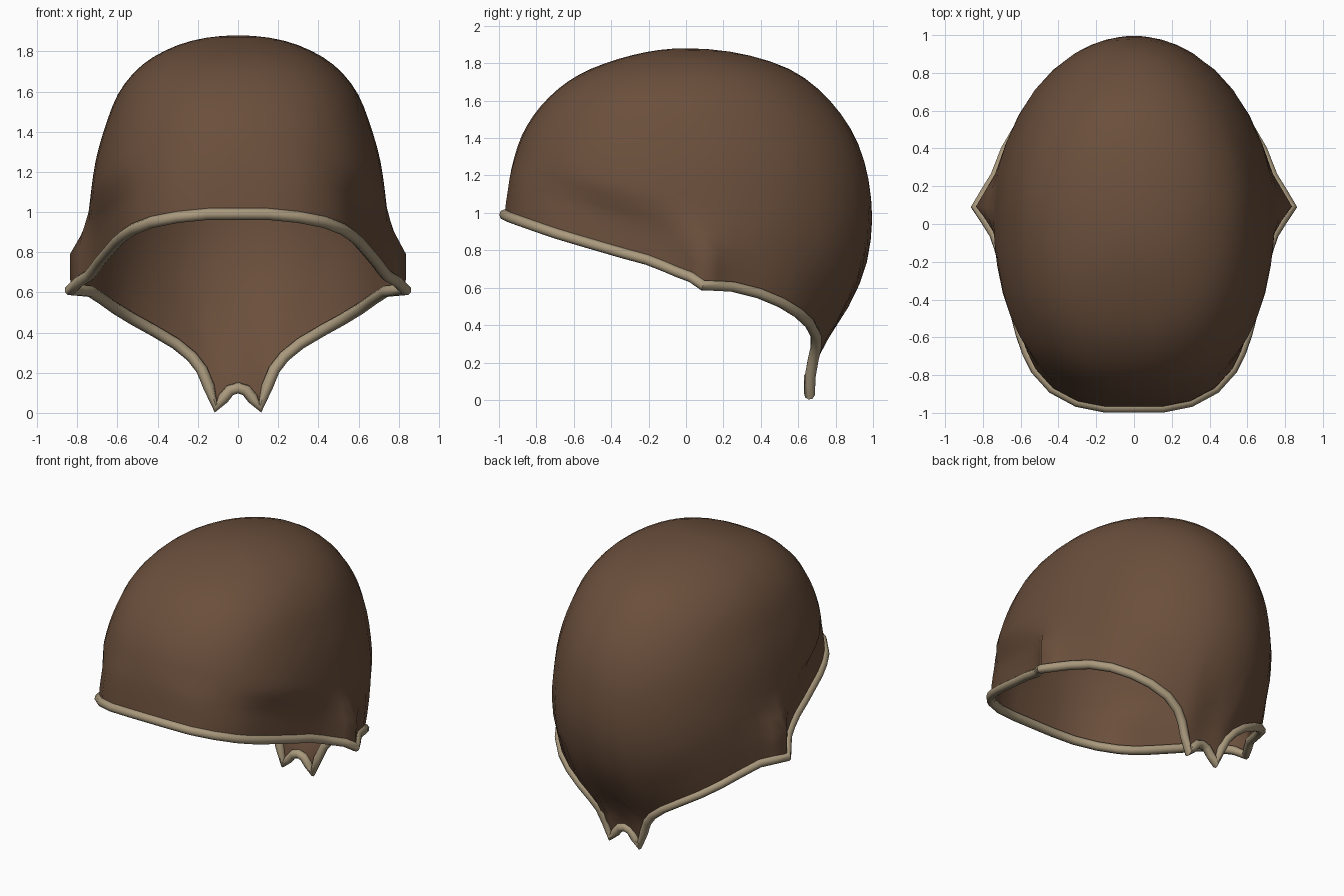
import bpy, bmesh, math

if "Cube" in bpy.data.objects:
    bpy.data.objects.remove(bpy.data.objects["Cube"])

TOP = 1.88


def material(name, rgb):
    m = bpy.data.materials.new(name)
    m.diffuse_color = (*rgb, 1)
    m.use_nodes = True
    m.node_tree.nodes["Principled BSDF"].inputs["Base Color"].default_value = m.diffuse_color
    return m


brown = material("brown leather", (0.145, 0.078, 0.045))
tan = material("tan piping", (0.40, 0.32, 0.205))

# Half-widths of the dome at each height: sides, front and back
SIDE = [(1.88, 0), (1.86, .20), (1.81, .35), (1.73, .48), (1.60, .59), (1.43, .66),
        (1.25, .71), (1.05, .738), (.93, .75), (.4, .75), (0, .75)]
FRONT = [(1.88, 0), (1.84, .30), (1.74, .57), (1.60, .75), (1.43, .87), (1.25, .93),
         (1.10, .955), (.98, .97), (0, .97)]
BACK = [(1.88, 0), (1.85, .30), (1.77, .55), (1.65, .72), (1.45, .88), (1.25, .96),
        (1.0, .995), (.8, .98), (.65, .94), (.5, .87), (.38, .80), (.27, .725),
        (.18, .68), (0, .66)]


def width(table, z):
    """Smooth interpolation along the root of depth, so the crown stays round."""
    p = [(math.sqrt(TOP - h), w) for h, w in table]
    q = math.sqrt(max(0, TOP - z))
    i = 0
    while i < len(p) - 2 and q > p[i + 1][0]:
        i += 1

    def slope(k):
        a, b = p[max(k - 1, 0)], p[min(k + 1, len(p) - 1)]
        return (b[1] - a[1]) / (b[0] - a[0])
    (q0, w0), (q1, w1) = p[i], p[i + 1]
    h = q1 - q0
    t = min(1, (q - q0) / h)
    return ((2*t**3 - 3*t*t + 1) * w0 + (t**3 - 2*t*t + t) * h * slope(i)
            + (3*t*t - 2*t**3) * w1 + (t**3 - t*t) * h * slope(i + 1))


# Right half of the opening edge, front centre to back centre
HALF = [(0, -.97, .99), (.15, -.97, .99), (.30, -.94, .975), (.43, -.87, .95),
        (.52, -.77, .915), (.565, -.68, .885), (.60, -.58, .855), (.63, -.46, .82),
        (.66, -.34, .785), (.69, -.21, .75), (.715, -.12, .715), (.74, -.05, .685),
        (.79, .03, .655), (.835, .09, .612), (.785, .17, .61), (.735, .25, .605),
        (.68, .39, .57), (.61, .51, .52), (.52, .60, .465), (.42, .66, .41),
        (.31, .695, .345), (.23, .695, .28), (.18, .68, .215), (.145, .665, .13),
        (.11, .66, .03), (.075, .66, .07), (.04, .66, .112), (0, .66, .125)]
RIM = HALF + [(-x, y, z) for x, y, z in HALF[-2:0:-1]]

# Dome shell: columns run from the crown down to each edge point
bm = bmesh.new()
RINGS = 22
apex = bm.verts.new((0, 0, TOP))
columns = []
for x, y, zr in RIM:
    n, depth = (2, BACK) if y > 0 else (2.4, FRONT)
    u, v = x / width(SIDE, zr), y / width(depth, zr)
    size = (abs(u)**n + abs(v)**n) ** (1 / n)
    u, v = u / size, v / size
    dx, dy = x - u * width(SIDE, zr), y - v * width(depth, zr)
    col = []
    for k in range(1, RINGS + 1):
        z = TOP - (TOP - zr) * (1 - math.cos(math.pi / 2 * k / RINGS))
        w = max(0, min(1, (zr + .34 - z) / .16))   # flare towards the edge
        w = w * w * (3 - 2 * w)
        col.append(bm.verts.new((u * width(SIDE, z) + dx * w,
                                 v * width(depth, z) + dy * w, z)))
    columns.append(col)
for a, b in zip(columns, columns[1:] + columns[:1]):
    bm.faces.new((apex, a[0], b[0]))
    for k in range(RINGS - 1):
        bm.faces.new((a[k], a[k + 1], b[k + 1], b[k]))
bmesh.ops.recalc_face_normals(bm, faces=bm.faces)
mesh = bpy.data.meshes.new("cap_shell")
bm.to_mesh(mesh)
bm.free()
mesh.materials.append(brown)
mesh.shade_smooth()
shell = bpy.data.objects.new("cap_shell", mesh)
bpy.context.collection.objects.link(shell)

# Piping: round cord following the whole opening edge
curve = bpy.data.curves.new("edge_piping", 'CURVE')
curve.dimensions = '3D'
curve.bevel_depth = .029
curve.bevel_resolution = 2
spline = curve.splines.new('POLY')
spline.points.add(len(RIM) - 1)
for p, co in zip(spline.points, RIM):
    p.co = (*co, 1)
spline.use_cyclic_u = True
curve.materials.append(tan)
piping = bpy.data.objects.new("edge_piping", curve)
bpy.context.collection.objects.link(piping)
bpy.context.view_layer.objects.active = piping
piping.select_set(True)
bpy.ops.object.convert(target='MESH')
bpy.ops.object.shade_smooth_by_angle(angle=math.radians(50))
